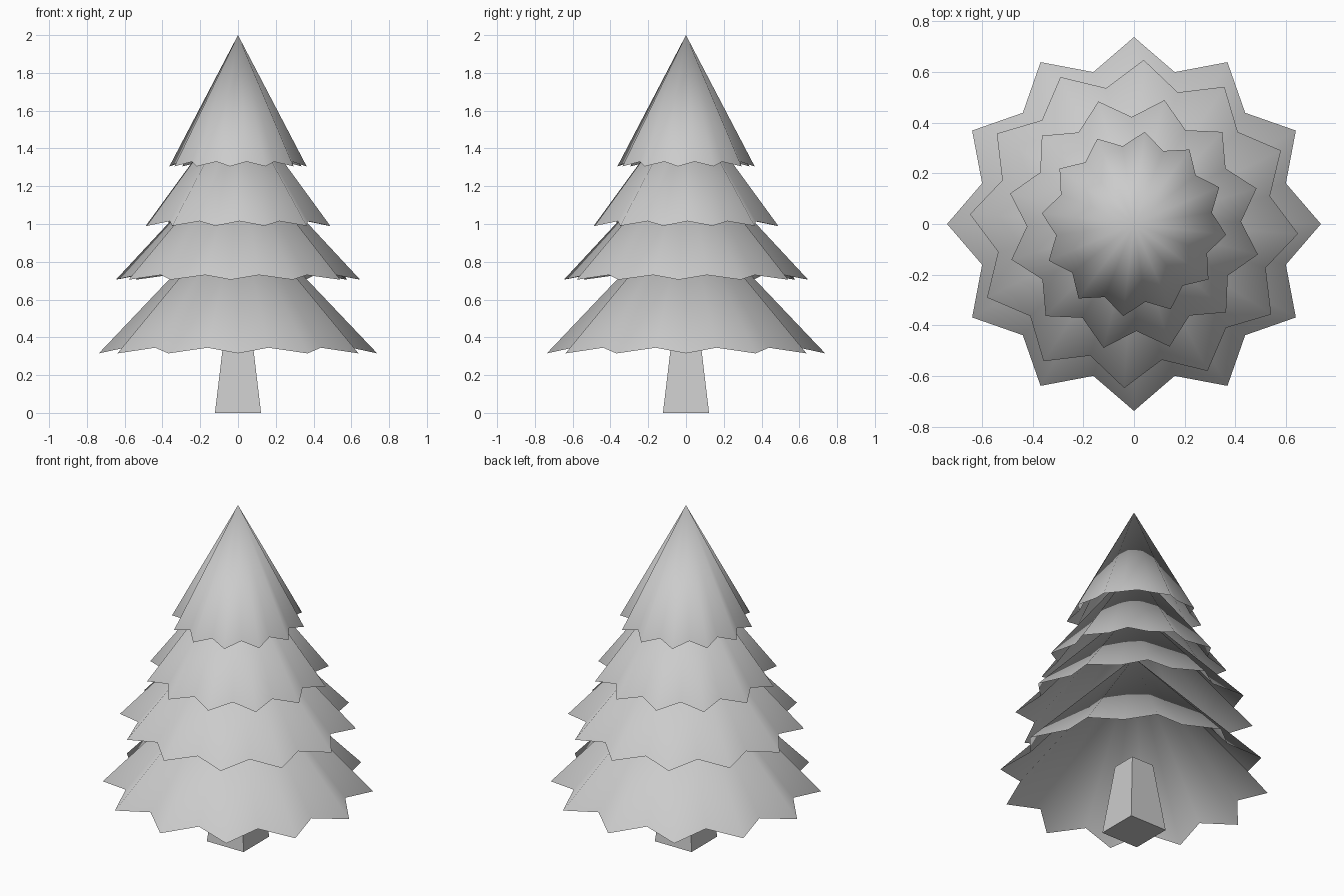
import bpy, bmesh
from math import cos, sin, radians

if "Cube" in bpy.data.objects:
    bpy.data.objects.remove(bpy.data.objects["Cube"])

def finish(name, bm, smooth):
    bmesh.ops.recalc_face_normals(bm, faces=bm.faces[:])
    for f in bm.faces:
        f.smooth = smooth
    me = bpy.data.meshes.new(name)
    bm.to_mesh(me)
    bm.free()
    ob = bpy.data.objects.new(name, me)
    bpy.context.collection.objects.link(ob)
    return ob

def tier(name, tip_r, tip_z, notch_r, notch_z, apex_z, turn, points=12):
    """Open-bottomed cone whose rim is a drooping star."""
    bm = bmesh.new()
    rim = []
    for i in range(points * 2):
        a = radians(turn + i * 180 / points)
        r, z = (tip_r, tip_z) if i % 2 == 0 else (notch_r, notch_z)
        rim.append(bm.verts.new((r * cos(a), r * sin(a), z)))
    apex = bm.verts.new((0, 0, apex_z))
    for i, v in enumerate(rim):
        bm.faces.new((v, rim[(i + 1) % len(rim)], apex))
    ob = finish(name, bm, True)
    # make sure the open shell faces outward
    if ob.data.polygons[0].normal.z < 0:
        ob.data.flip_normals()
    return ob

# Foliage tiers, bottom to top
tier("foliage_bottom", 0.737, 0.315, 0.62, 0.345, 1.09, 0)
tier("foliage_lower", 0.648, 0.705, 0.547, 0.73, 1.40, -3.4)
tier("foliage_upper", 0.503, 0.99, 0.422, 1.015, 1.66, -13.8)
tier("foliage_top", 0.366, 1.305, 0.31, 1.33, 2.0, -6.7)

# Tapered square trunk
bm = bmesh.new()
bmesh.ops.create_cube(bm, size=2)
for v in bm.verts:
    half, z = (0.122, 0.0) if v.co.z < 0 else (0.073, 0.41)
    v.co = (v.co.x * half, v.co.y * half, z)
finish("trunk", bm, False)
